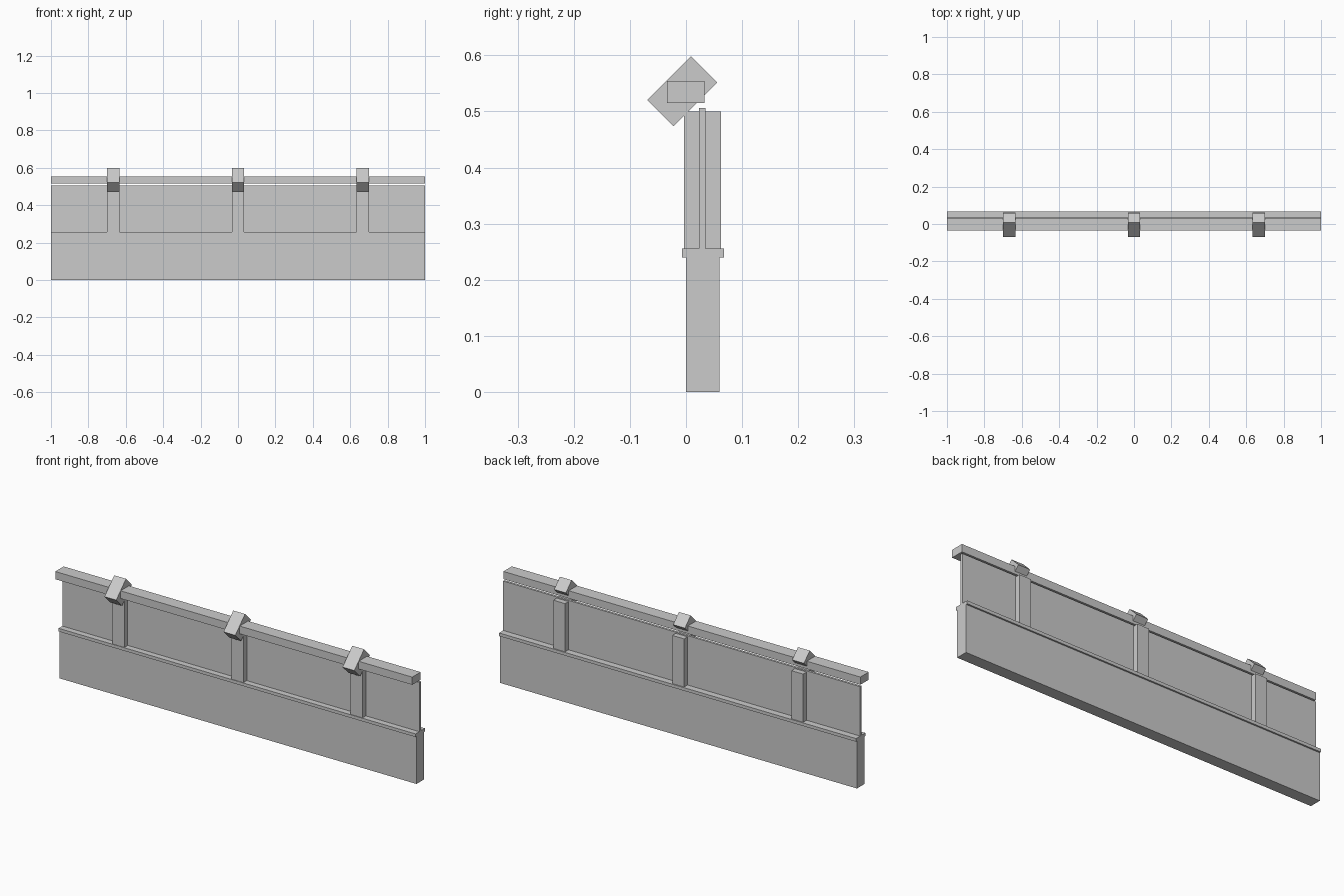
import bpy
import math

if "Cube" in bpy.data.objects:
    bpy.data.objects.remove(bpy.data.objects["Cube"])

grey = bpy.data.materials.new("concrete_grey")
grey.diffuse_color = (0.6, 0.6, 0.6, 1)
grey.use_nodes = True
grey.node_tree.nodes["Principled BSDF"].inputs["Base Color"].default_value = grey.diffuse_color


def box(name, x, y, z, tilt=0.0):
    """Box spanning the (min, max) ranges, optionally tilted about x."""
    spans = (x, y, z)
    centre = [(a + b) / 2 for a, b in spans]
    bpy.ops.mesh.primitive_cube_add(size=1, location=centre)
    ob = bpy.context.object
    ob.name = name
    ob.scale = [b - a for a, b in spans]
    ob.rotation_euler.x = tilt
    ob.data.materials.append(grey)
    return ob


# Lower wall with its overhanging ledge
box("base_wall", (-1, 1), (0, 0.06), (0, 0.24))
box("ledge", (-1, 1), (-0.007, 0.068), (0.24, 0.256))

# Thin upper panel
box("panel", (-1, 1), (0.023, 0.035), (0.256, 0.506))

# Handrail floating above the panel
box("handrail", (-1, 1), (-0.034, 0.033), (0.515, 0.554))

# Posts on both sides of the panel, each with a tilted bracket on the rail
for i, cx in enumerate((-0.667, 0, 0.667)):
    x = (cx - 0.033, cx + 0.033)
    box(f"post_{i + 1}", x, (-0.004, 0.0625), (0.256, 0.5))
    box(f"rail_bracket_{i + 1}", x, (-0.0618, 0.0488), (0.503, 0.569),
        math.radians(45))
